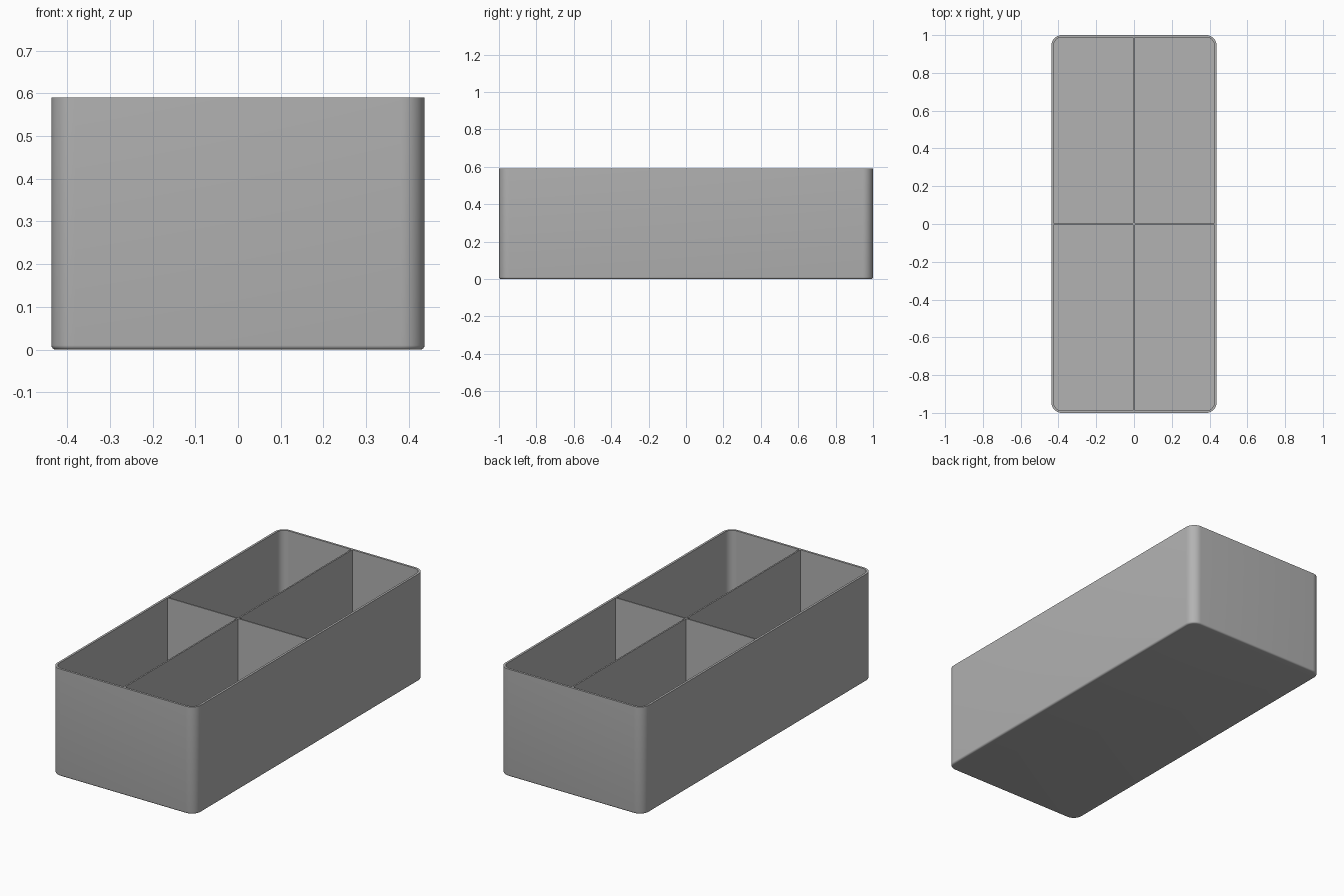
import bpy, bmesh, math

cube = bpy.data.objects.get("Cube")
if cube:
    bpy.data.objects.remove(cube, do_unlink=True)

HALF_X, HALF_Y, HEIGHT = 0.437, 1.0, 0.59
CORNER, WALL, FILLET, DIVIDER = 0.055, 0.012, 0.01, 0.008

grey = bpy.data.materials.new("plain grey")
grey.use_nodes = True
colour = (0.45, 0.45, 0.45, 1)
grey.diffuse_color = colour
grey.node_tree.nodes["Principled BSDF"].inputs["Base Color"].default_value = colour


def rounded_ring(bm, inset, z, steps=10):
    """Ring of vertices around a rounded rectangle."""
    r = CORNER - inset
    verts = []
    for i, (sx, sy) in enumerate([(1, 1), (-1, 1), (-1, -1), (1, -1)]):
        for k in range(steps + 1):
            a = math.pi / 2 * (i + k / steps)
            verts.append(bm.verts.new((sx * (HALF_X - CORNER) + r * math.cos(a),
                                       sy * (HALF_Y - CORNER) + r * math.sin(a), z)))
    return verts


def finish(name, bm):
    bmesh.ops.recalc_face_normals(bm, faces=bm.faces)
    mesh = bpy.data.meshes.new(name)
    bm.to_mesh(mesh)
    bm.free()
    mesh.materials.append(grey)
    obj = bpy.data.objects.new(name, mesh)
    bpy.context.collection.objects.link(obj)
    return obj


# Tray shell: rounded base edge, outer wall, rim, inner wall and floor
profile = []
for k in range(5):
    a = math.pi / 2 * k / 4
    profile.append((FILLET * (1 - math.sin(a)), FILLET * (1 - math.cos(a))))
profile += [(0, HEIGHT), (WALL, HEIGHT), (WALL, WALL)]

bm = bmesh.new()
rings = [rounded_ring(bm, inset, z) for inset, z in profile]
for low, high in zip(rings, rings[1:]):
    for i in range(len(low)):
        j = (i + 1) % len(low)
        bm.faces.new((low[i], low[j], high[j], high[i]))
bm.faces.new(rings[0])
bm.faces.new(rings[-1])
shell = finish("tray_shell", bm)
bpy.ops.object.select_all(action="DESELECT")
shell.select_set(True)
bpy.context.view_layer.objects.active = shell
bpy.ops.object.shade_smooth_by_angle(angle=math.radians(35))

# Crossing dividers, level with the rim, as one plus-shaped prism
d, x, y = DIVIDER / 2, HALF_X - WALL, HALF_Y - WALL
bm = bmesh.new()
outline = [(d, d), (d, y), (-d, y), (-d, d), (-x, d), (-x, -d),
           (-d, -d), (-d, -y), (d, -y), (d, -d), (x, -d), (x, d)]
base = bm.faces.new([bm.verts.new((px, py, WALL)) for px, py in outline])
top = bmesh.ops.extrude_face_region(bm, geom=[base])
bmesh.ops.translate(bm, vec=(0, 0, HEIGHT - WALL),
                    verts=[v for v in top["geom"] if isinstance(v, bmesh.types.BMVert)])
finish("cross_dividers", bm)
